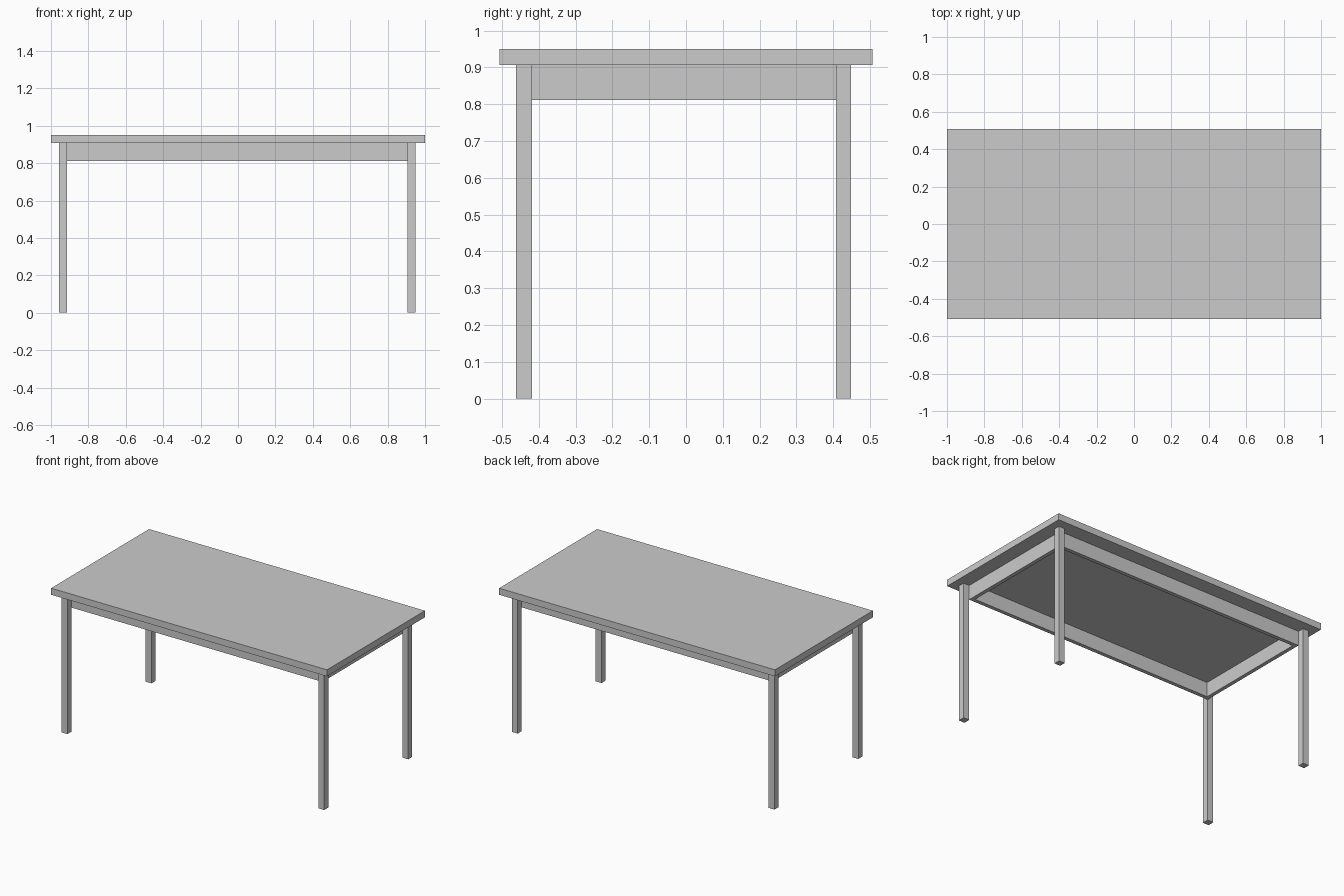
import bpy, bmesh
from mathutils import Vector

if "Cube" in bpy.data.objects:
    bpy.data.objects.remove(bpy.data.objects["Cube"])


def box(name, x0, x1, y0, y1, z0, z1):
    bm = bmesh.new()
    bmesh.ops.create_cube(bm, size=1)
    size = Vector((x1 - x0, y1 - y0, z1 - z0))
    mid = Vector((x0 + x1, y0 + y1, z0 + z1)) / 2
    for v in bm.verts:
        v.co = v.co * size + mid
    mesh = bpy.data.meshes.new(name)
    bm.to_mesh(mesh)
    bm.free()
    ob = bpy.data.objects.new(name, mesh)
    bpy.context.collection.objects.link(ob)
    return ob


TOP, UNDER, APRON = 0.95, 0.907, 0.812

# Table top
box("table_top", -1, 1, -0.507, 0.507, UNDER, TOP)

# Legs, slightly off-centre under the top
leg_x = {"left": (-0.956, -0.913), "right": (0.906, 0.948)}
leg_y = {"front": (-0.462, -0.419), "back": (0.408, 0.449)}
for sx, (x0, x1) in leg_x.items():
    for sy, (y0, y1) in leg_y.items():
        box(f"{sy}_{sx}_leg", x0, x1, y0, y1, 0, UNDER)

# Apron frame sitting just inside the legs
x0, x1, y0, y1 = -0.913, 0.906, -0.419, 0.408
T = 0.025
box("front_apron", x0, x1, y0, y0 + T, APRON, UNDER)
box("back_apron", x0, x1, y1 - T, y1, APRON, UNDER)
box("left_apron", x0, x0 + T, y0 + T, y1 - T, APRON, UNDER)
box("right_apron", x1 - T, x1, y0 + T, y1 - T, APRON, UNDER)
